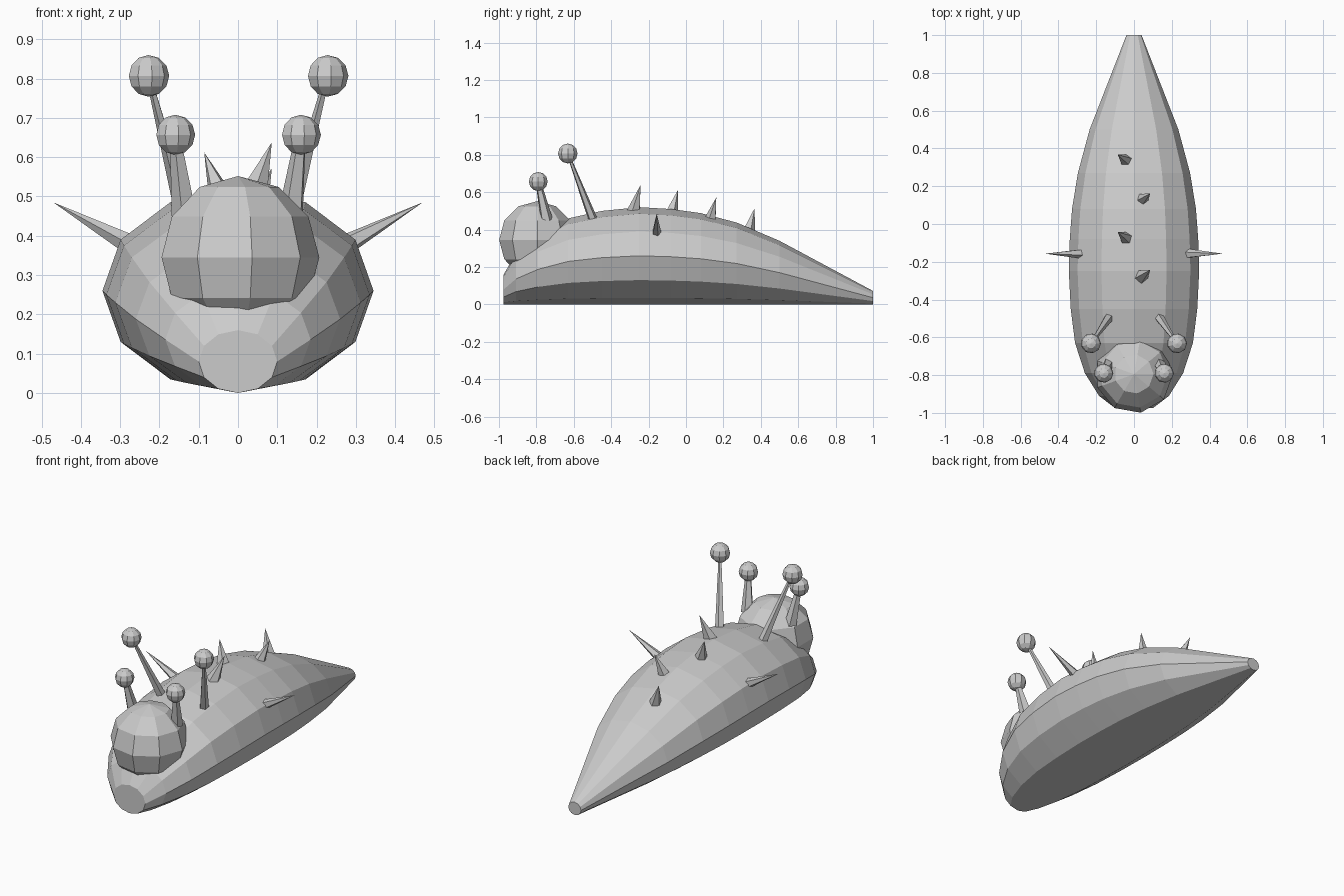
import bpy, math
from mathutils import Vector

if "Cube" in bpy.data.objects:
    bpy.data.objects.remove(bpy.data.objects["Cube"])

grey = bpy.data.materials.new("plain grey")
grey.diffuse_color = (0.6, 0.6, 0.6, 1)
grey.use_nodes = True
grey.node_tree.nodes["Principled BSDF"].inputs["Base Color"].default_value = grey.diffuse_color


def loft(name, rings):
    """Skin a list of rings; a ring holding one point closes to a tip."""
    verts, faces, starts = [], [], []
    for r in rings:
        starts.append(len(verts))
        verts += [tuple(p) for p in r]
    for a, b, sa, sb in zip(rings, rings[1:], starts, starts[1:]):
        n = max(len(a), len(b))
        for i in range(n):
            j = (i + 1) % n
            if len(a) == 1:
                faces.append((sa, sb + j, sb + i))
            elif len(b) == 1:
                faces.append((sa + i, sa + j, sb))
            else:
                faces.append((sa + i, sa + j, sb + j, sb + i))
    if len(rings[0]) > 1:
        faces.append(tuple(reversed(range(len(rings[0])))))
    if len(rings[-1]) > 1:
        faces.append(tuple(starts[-1] + i for i in range(len(rings[-1]))))
    mesh = bpy.data.meshes.new(name)
    mesh.from_pydata(verts, [], faces)
    mesh.materials.append(grey)
    obj = bpy.data.objects.new(name, mesh)
    bpy.context.collection.objects.link(obj)
    return obj


def ball(name, centre, radius, segments=9, rows=6):
    c = Vector(centre)
    rings = []
    for k in range(rows + 1):
        t = math.pi * k / rows - math.pi / 2
        n = 1 if k in (0, rows) else segments
        rings.append([c + radius * Vector((
            math.cos(t) * math.cos(2 * math.pi * i / segments),
            math.cos(t) * math.sin(2 * math.pi * i / segments),
            math.sin(t))) for i in range(n)])
    return loft(name, rings)


def cone(name, base, tip, r_base, r_tip=0, sides=5):
    base, tip = Vector(base), Vector(tip)
    q = (tip - base).to_track_quat('Z', 'Y')

    def ring(c, r):
        return [c + q @ Vector((r * math.cos(2 * math.pi * i / sides),
                                r * math.sin(2 * math.pi * i / sides), 0))
                for i in range(sides)]
    return loft(name, [ring(base, r_base), ring(tip, r_tip) if r_tip else [tip]])


# Body: twelve-sided rings resting on the ground (y, half width, half height)
profile = [(-0.975, 0.10, 0.08), (-0.91, 0.185, 0.136), (-0.79, 0.26, 0.188),
           (-0.63, 0.312, 0.23), (-0.45, 0.335, 0.25), (-0.25, 0.345, 0.26),
           (-0.08, 0.34, 0.255), (0.08, 0.328, 0.244), (0.27, 0.297, 0.219),
           (0.50, 0.235, 0.17), (1.0, 0.04, 0.036)]
loft("body", [[(w * math.cos(math.pi * i / 6), y, h + h * math.sin(math.pi * i / 6))
               for i in range(12)][::-1] for y, w, h in profile])

# Head
ball("head", (0, -0.795, 0.345), 0.207)

# Eyes, stalks and side spikes on both sides
for s, side in ((-1, "left"), (1, "right")):
    ball(side + "_tall_eye", (s * 0.228, -0.632, 0.807), 0.053)
    cone(side + "_tall_stalk", (s * 0.13, -0.49, 0.435),
         (s * 0.228, -0.632, 0.807), 0.026, 0.007)
    ball(side + "_short_eye", (s * 0.16, -0.79, 0.657), 0.051)
    cone(side + "_short_stalk", (s * 0.135, -0.745, 0.45),
         (s * 0.16, -0.79, 0.657), 0.034, 0.014)
    cone(side + "_side_spike", (s * 0.27, -0.157, 0.375),
         (s * 0.47, -0.157, 0.485), 0.028)

# Back spikes, alternating sides along the back (base y, base z, tip z)
for k, (y, z, top) in enumerate([(-0.28, 0.49, 0.638), (-0.08, 0.475, 0.612),
                                 (0.125, 0.43, 0.572), (0.33, 0.37, 0.515)]):
    s = 1 if k % 2 == 0 else -1
    cone(f"back_spike_{k + 1}", (s * 0.035, y, z), (s * 0.086, y + 0.037, top), 0.04)
